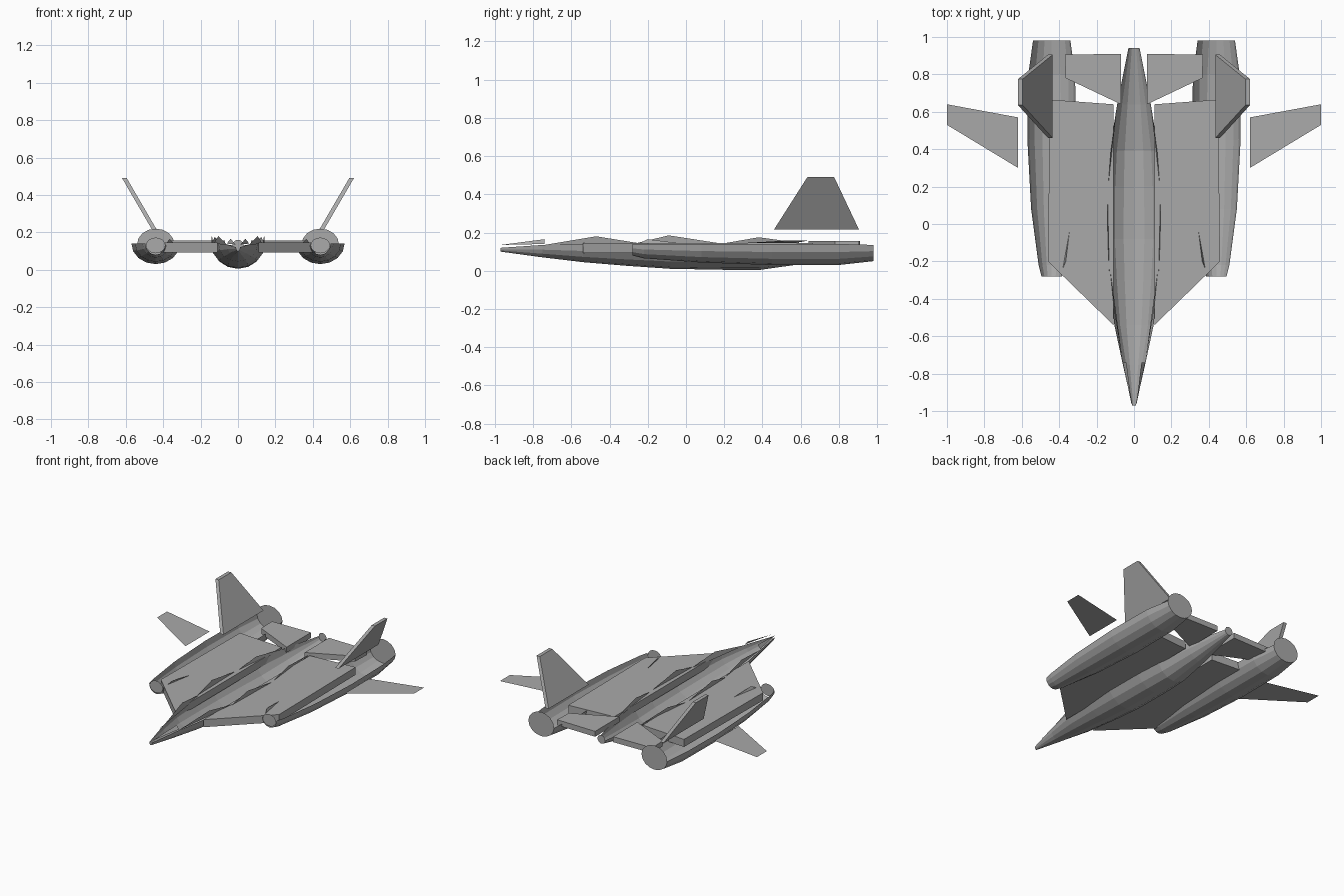
import bpy, bmesh, math
from mathutils import Vector

cube = bpy.data.objects.get("Cube")
if cube:
    bpy.data.objects.remove(cube)

grey = bpy.data.materials.new("airframe_grey")
grey.use_nodes = True
COLOUR = (0.4, 0.4, 0.4, 1)
grey.diffuse_color = COLOUR
grey.node_tree.nodes["Principled BSDF"].inputs["Base Color"].default_value = COLOUR


def finish(name, bm, mirror=True):
    """Turn a bmesh into an object, optionally mirrored across x."""
    mesh = bpy.data.meshes.new(name)
    bm.to_mesh(mesh)
    bm.free()
    mesh.materials.append(grey)
    obj = bpy.data.objects.new(name, mesh)
    bpy.context.collection.objects.link(obj)
    if mirror:
        obj.modifiers.new("Mirror", 'MIRROR').use_mirror_merge = False
    return obj


def hull(name, cx, stations, mirror, segs=8):
    """Open half tube lofted through stations of (y, half width, rim z, bottom z)."""
    bm = bmesh.new()
    rings = []
    for y, w, rim, low in stations:
        angles = [math.pi * i / segs for i in range(segs + 1)]
        rings.append([bm.verts.new((cx - w * math.cos(a), y, rim - (rim - low) * math.sin(a)))
                      for a in angles])
    for r, s in zip(rings, rings[1:]):
        for i in range(segs):
            bm.faces.new((r[i], s[i], s[i + 1], r[i + 1]))
    return finish(name, bm, mirror)


def disc(name, centre, rx, rz, facing, mirror, sides=16):
    """Flat elliptical end cap in the xz plane."""
    bm = bmesh.new()
    x, y, z = centre
    bm.faces.new([bm.verts.new((x + rx * math.cos(a), y, z + facing * rz * math.sin(a)))
                  for a in (-math.tau * i / sides for i in range(sides))])
    return finish(name, bm, mirror)


def plate(name, outline, offset=None):
    """Flat outline, made solid by sweeping it along an offset."""
    bm = bmesh.new()
    face = bm.faces.new([bm.verts.new(p) for p in outline])
    if offset:
        new = bmesh.ops.extrude_face_region(bm, geom=[face], use_keep_orig=True)
        moved = [v for v in new["geom"] if isinstance(v, bmesh.types.BMVert)]
        bmesh.ops.translate(bm, verts=moved, vec=Vector(offset))
        bmesh.ops.recalc_face_normals(bm, faces=bm.faces)
    return finish(name, bm)


# Fuselage trough and its tail cap
hull("fuselage", 0, [
    (-0.97, 0.01, 0.12, 0.10), (-0.75, 0.06, 0.135, 0.07), (-0.54, 0.105, 0.14, 0.045),
    (-0.3, 0.13, 0.14, 0.025), (-0.08, 0.145, 0.14, 0.01), (0.2, 0.142, 0.14, 0.005),
    (0.39, 0.13, 0.14, 0.005), (0.64, 0.09, 0.14, 0.04), (0.94, 0.03, 0.13, 0.10)], False)
disc("tail_cap", (0, 0.94, 0.13), 0.03, 0.03, 1, False)

# Engine nacelles with front and rear caps
hull("nacelle", 0.44, [
    (-0.28, 0.055, 0.14, 0.08), (-0.22, 0.07, 0.14, 0.065), (0.08, 0.11, 0.14, 0.043),
    (0.45, 0.13, 0.14, 0.03), (0.8, 0.125, 0.14, 0.03), (0.98, 0.1, 0.135, 0.05)], True)
disc("nacelle_front_cap", (0.44, -0.28, 0.13), 0.052, 0.042, -1, True)
disc("nacelle_rear_cap", (0.44, 0.98, 0.135), 0.1, 0.085, 1, True)

# Pointed strakes standing on the fuselage rim: start, peak, end as (x, y), then peak height
for i, (a, p, b, top) in enumerate([
        ((0.012, -0.97), (0.04, -0.74), (0.06, -0.74), 0.165),
        ((0.06, -0.74), (0.105, -0.47), (0.13, -0.22), 0.18),
        ((0.13, -0.3), (0.14, -0.09), (0.142, 0.2), 0.185),
        ((0.142, 0.15), (0.125, 0.38), (0.09, 0.64), 0.175)]):
    plate(f"strake_{i + 1}", [(*a, 0.135), (*b, 0.14), (*p, top)])
plate("nacelle_strake", [(0.34, 0, 0.14), (0.385, -0.25, 0.14), (0.365, -0.2, 0.165)])

# Thick wing between fuselage and nacelles
plate("wing", [(0.11, -0.54, 0.092), (0.46, -0.2, 0.092), (0.45, 0.665, 0.092), (0.11, 0.64, 0.092)],
      (0, 0, 0.053))

# Inner tailplane and thin outer tailplane
plate("inner_tailplane", [(0.07, 0.64, 0.118), (0.365, 0.78, 0.118), (0.37, 0.905, 0.118),
                          (0.07, 0.91, 0.118)], (0, 0, 0.038))
plate("outer_tailplane", [(0.62, 0.3, 0.145), (1.0, 0.53, 0.158), (1.0, 0.64, 0.158),
                          (0.62, 0.57, 0.145)])

# Outward canted fins
plate("fin", [(0.435, 0.46, 0.215), (0.435, 0.905, 0.215), (0.595, 0.775, 0.49), (0.595, 0.635, 0.49)],
      (0.025, 0, 0))
